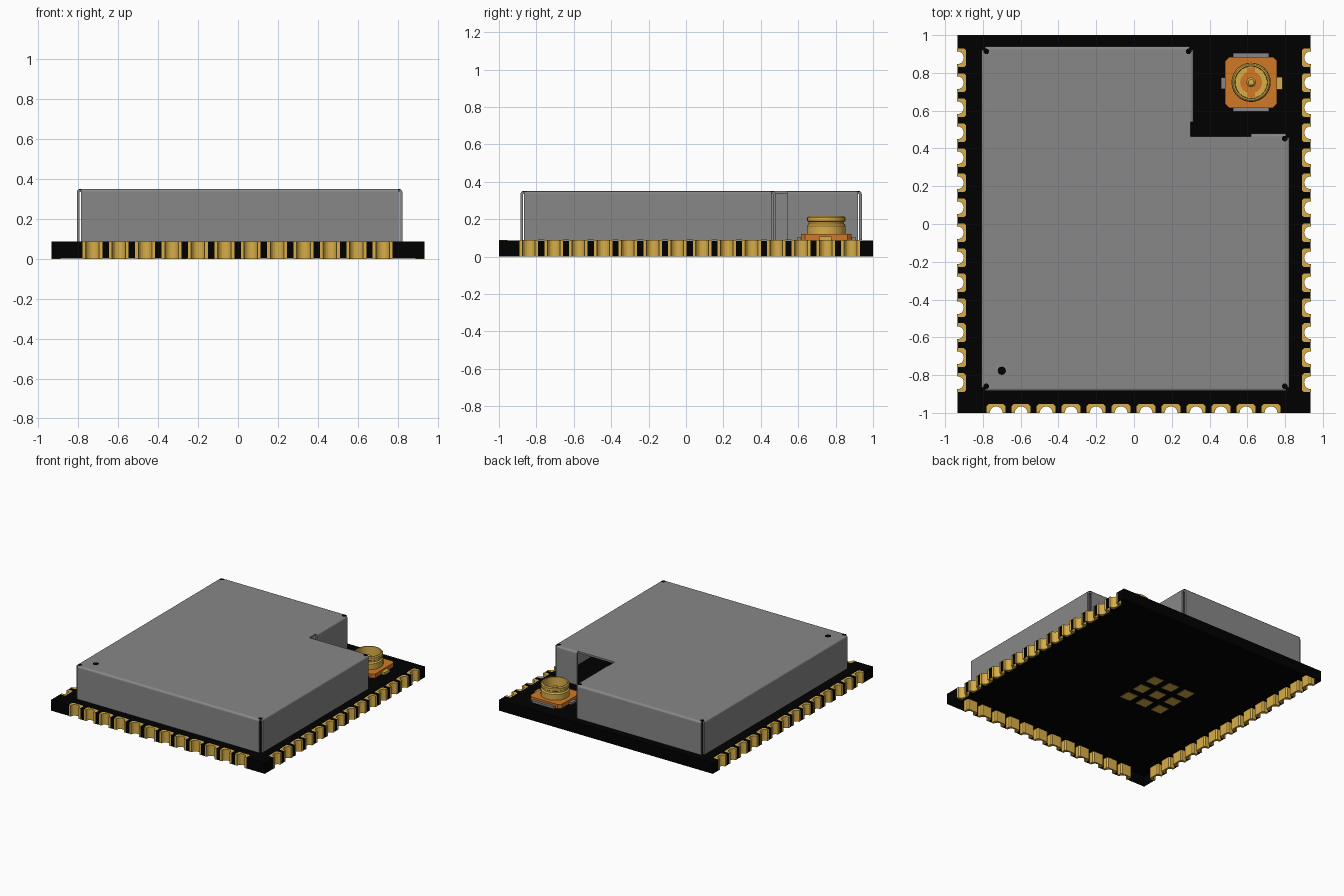
import bpy, bmesh, math
from mathutils import Vector

cube = bpy.data.objects.get("Cube")
if cube:
    bpy.data.objects.remove(cube, do_unlink=True)


def material(name, rgb):
    m = bpy.data.materials.new(name)
    m.use_nodes = True
    m.diffuse_color = (*rgb, 1)
    node = next(n for n in m.node_tree.nodes if n.type == 'BSDF_PRINCIPLED')
    node.inputs["Base Color"].default_value = (*rgb, 1)
    return m


BLACK = material("board black", (0, 0, 0))
GREY = material("shield grey", (0.245, 0.245, 0.245))
GOLD = material("contact gold", (0.68, 0.42, 0.065))
ORANGE = material("connector orange", (0.64, 0.19, 0.02))


def finish(name, bm, mat):
    mesh = bpy.data.meshes.new(name)
    bm.to_mesh(mesh)
    bm.free()
    mesh.materials.append(mat)
    ob = bpy.data.objects.new(name, mesh)
    bpy.context.collection.objects.link(ob)
    return ob


def add_prism(bm, outline, z0, z1):
    face = bm.faces.new([bm.verts.new((p[0], p[1], z0)) for p in outline])
    ext = bmesh.ops.extrude_face_region(bm, geom=[face], use_keep_orig=True)
    top = [v for v in ext["geom"] if isinstance(v, bmesh.types.BMVert)]
    bmesh.ops.translate(bm, verts=top, vec=(0, 0, z1 - z0))


def prisms(name, outlines, z0, z1, mat, open_below=False):
    bm = bmesh.new()
    for o in outlines:
        add_prism(bm, o, z0, z1)
    bmesh.ops.recalc_face_normals(bm, faces=bm.faces)
    if open_below:
        under = [f for f in bm.faces if f.normal.z < -0.9]
        bmesh.ops.delete(bm, geom=under, context='FACES_ONLY')
    return finish(name, bm, mat)


def rect(cx, cy, w, h, c=0.0):
    """Rectangle outline, with corners cut by c."""
    x, y = w / 2, h / 2
    if not c:
        return [(cx - x, cy - y), (cx + x, cy - y), (cx + x, cy + y), (cx - x, cy + y)]
    return [(cx + a, cy + b) for a, b in (
        (c - x, -y), (x - c, -y), (x, c - y), (x, y - c),
        (x - c, y), (c - x, y), (-x, y - c), (-x, c - y))]


def arc(r, n=10):
    return [(-r * math.cos(math.pi * i / n), r * math.sin(math.pi * i / n))
            for i in range(n + 1)]


def disc(cx, cy, r, n=12):
    return [(cx + r * math.cos(math.tau * i / n), cy + r * math.sin(math.tau * i / n))
            for i in range(n)]


# Circuit board (a shell open below) and plated edge contacts
W, H, PITCH, BOARD_TOP = 0.935, 1.0, 0.1323, 0.088
front_x = [-0.73 + PITCH * i for i in range(12)]
side_y = [-0.84 + PITCH * i for i in range(14)]
sides = [  # corner, direction along the edge, contact positions
    ((-W, -H), Vector((1, 0)), [Vector((x, -H)) for x in front_x]),
    ((W, -H), Vector((0, 1)), [Vector((W, y)) for y in side_y]),
    ((W, H), Vector((-1, 0)), []),
    ((-W, H), Vector((0, -1)), [Vector((-W, y)) for y in reversed(side_y)]),
]
contact = [(-0.05, -0.001), (-0.05, 0.036), (-0.04, 0.046), (0.04, 0.046),
           (0.05, 0.036), (0.05, -0.001), (0.034, -0.001)]
contact += arc(0.034)[::-1] + [(-0.034, -0.001)]
board_outline, contacts = [], []
for corner, along, centres in sides:
    inward = Vector((-along.y, along.x))
    board_outline.append(corner)
    for c in centres:
        board_outline += [c + along * a + inward * b for a, b in arc(0.038)]
        contacts.append([c + along * a + inward * b for a, b in contact])
prisms("circuit_board", [board_outline], 0.0005, BOARD_TOP - 0.001, BLACK, open_below=True)
prisms("edge_contacts", contacts, 0, BOARD_TOP, GOLD)

# Grid of ground pads under the board
prisms("ground_pads", [rect(-0.155 + 0.146 * i, 0.08 + 0.146 * j, 0.094, 0.094)
                       for i in (-1, 0, 1) for j in (-1, 0, 1)], 0, 0.004, GOLD)

# Folded metal shield: walls with open corner slits and a cut-away corner
X0, X1, Y0, Y1 = -0.808, 0.824, -0.885, 0.94
XN, YN, G, TOP = 0.315, 0.478, 0.02, 0.35
walls = [  # wall start, wall end, roof points up to the next wall
    ((X0 + G, Y0), (X1 - G, Y0), [(X1 - G, Y0 + G)]),
    ((X1, Y0 + G), (X1, YN - G), [(X1 - G, YN - G)]),
    ((X1 - G, YN), (0.62, YN), [(0.62, YN - 0.015), (XN - 0.015, YN - 0.015),
                                (XN - 0.015, 0.54)]),
    ((XN, 0.54), (XN, Y1 - G), [(XN - G, Y1 - G)]),
    ((XN - G, Y1), (X0 + G, Y1), [(X0 + G, Y1 - G)]),
    ((X0, Y1 - G), (X0, Y0 + G), [(X0 + G, Y0 + G)]),
]
bm = bmesh.new()
roof, folds = [], []
for a, b, rest in walls:
    va, vb = bm.verts.new((*a, TOP)), bm.verts.new((*b, TOP))
    la, lb = bm.verts.new((*a, BOARD_TOP)), bm.verts.new((*b, BOARD_TOP))
    bm.faces.new((la, lb, vb, va))
    folds.append((va, vb))
    roof += [va, vb] + [bm.verts.new((*p, TOP)) for p in rest]
bm.faces.new(roof)
bmesh.ops.bevel(bm, geom=[bm.edges.get(f) for f in folds], offset=0.016,
                segments=5, profile=0.5, affect='EDGES')
shield = finish("metal_shield", bm, GREY)
solid = shield.modifiers.new("sheet thickness", 'SOLIDIFY')
solid.thickness = 0.014
solid.offset = -1

# Orientation mark and corner relief holes on the roof
prisms("orientation_mark", [disc(-0.70, -0.777, 0.022)], TOP - 0.003, TOP + 0.001, BLACK)
D = 0.026
reliefs = [(X0 + D, Y0 + D), (X1 - D, Y0 + D), (X1 - D, YN - D),
           (XN - D, Y1 - D), (X0 + D, Y1 - D)]
prisms("corner_reliefs", [disc(x, y, 0.015) for x, y in reliefs],
       TOP - 0.005, TOP + 0.001, BLACK)

# Antenna connector: base, solder tabs, round socket with centre pin
CX, CY, SEAT = 0.62, 0.75, BOARD_TOP - 0.0005
prisms("connector_base", [rect(CX, CY, 0.275, 0.27, 0.022)], SEAT, 0.12, ORANGE)
prisms("connector_ground_tabs", [rect(CX, CY, 0.19, 0.31),
                                 rect(CX - 0.12, CY - 0.005, 0.08, 0.06)],
       SEAT, 0.104, GREY)
prisms("connector_signal_tab", [rect(CX + 0.13, CY - 0.005, 0.07, 0.065)],
       SEAT, 0.108, GOLD)
prisms("connector_insulator", [disc(CX, CY, 0.058, 24), rect(CX, CY, 0.04, 0.155)],
       0.13, 0.137, ORANGE)

profile = [(0.104, 0.118), (0.104, 0.165), (0.095, 0.175), (0.095, 0.186),
           (0.102, 0.191), (0.102, 0.21), (0.095, 0.217), (0.087, 0.217),
           (0.084, 0.135), (0.025, 0.135), (0.025, 0.175), (0.015, 0.185), (0, 0.187)]
bm = bmesh.new()
pts = [bm.verts.new((CX + r, CY, z)) for r, z in profile]
line = [bm.edges.new(pair) for pair in zip(pts, pts[1:])]
bmesh.ops.spin(bm, geom=pts + line, cent=(CX, CY, 0), axis=(0, 0, 1),
               angle=math.tau, steps=32, use_duplicate=False)
bmesh.ops.remove_doubles(bm, verts=bm.verts, dist=0.0005)
bmesh.ops.recalc_face_normals(bm, faces=bm.faces)
socket = finish("connector_socket", bm, GOLD)
bpy.ops.object.select_all(action='DESELECT')
socket.select_set(True)
bpy.context.view_layer.objects.active = socket
bpy.ops.object.shade_smooth_by_angle(angle=math.radians(30))
